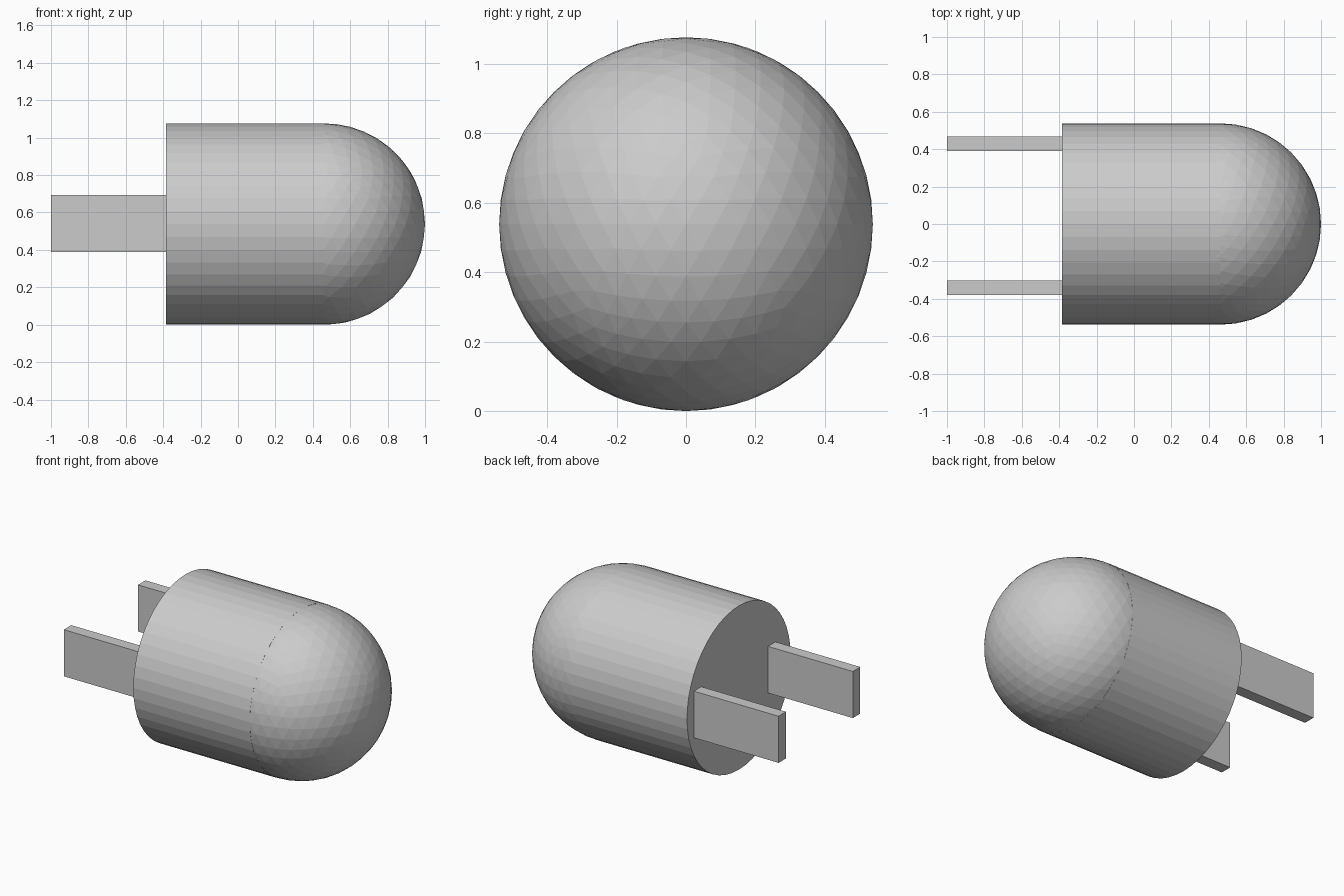
import bpy
from math import pi

if "Cube" in bpy.data.objects:
    bpy.data.objects.remove(bpy.data.objects["Cube"])

R = 0.538          # body radius
BACK, SEAM = -0.384, 0.462


# Cylindrical body lying along x
bpy.ops.mesh.primitive_cylinder_add(
    vertices=48, radius=R, depth=SEAM - BACK,
    location=((SEAM + BACK) / 2, 0, R), rotation=(0, pi / 2, 0))
bpy.context.object.name = "body"

# Faceted rounded nose
bpy.ops.mesh.primitive_ico_sphere_add(
    subdivisions=4, radius=R, location=(SEAM, 0, R))
bpy.context.object.name = "rounded_nose"


# Flat prongs on the back face
def prong(name, y):
    bpy.ops.mesh.primitive_cube_add(size=1, location=((BACK - 1) / 2, y, R + 0.003))
    ob = bpy.context.object
    ob.name = name
    ob.scale = (BACK + 1, 0.077, 0.306)


prong("left_prong", 0.429)
prong("right_prong", -0.341)
